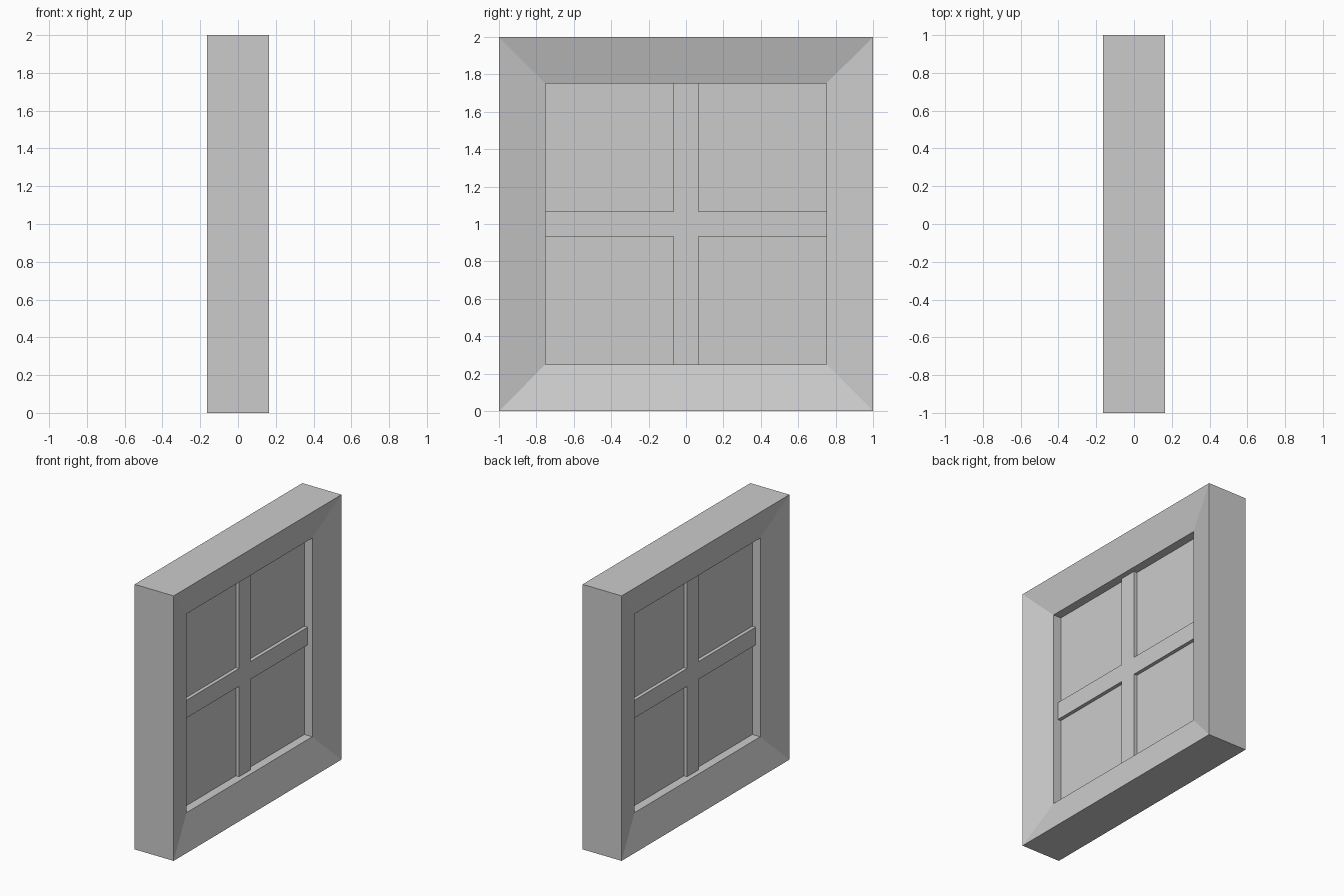
import bpy, bmesh

if "Cube" in bpy.data.objects:
    bpy.data.objects.remove(bpy.data.objects["Cube"])

CZ = 1.0            # height of the window centre
OUTER, INNER = 1.0, 0.75
FRAME_X, LIP_X = 0.163, 0.095   # half depth at outer edge and at opening
BAR_X, PANE_X = 0.056, 0.029    # half depth of glazing bars and panes
BAR_W = 0.067                   # half width of glazing bars


def finish(name, bm):
    bmesh.ops.recalc_face_normals(bm, faces=bm.faces)
    mesh = bpy.data.meshes.new(name)
    bm.to_mesh(mesh)
    bm.free()
    obj = bpy.data.objects.new(name, mesh)
    bpy.context.collection.objects.link(obj)
    return obj


def prism(name, outline, half_depth):
    """Extrude a (y, z) outline symmetrically along x."""
    bm = bmesh.new()
    face = bm.faces.new([bm.verts.new((-half_depth, y, z + CZ)) for y, z in outline])
    ext = bmesh.ops.extrude_face_region(bm, geom=[face])
    verts = [v for v in ext["geom"] if isinstance(v, bmesh.types.BMVert)]
    bmesh.ops.translate(bm, verts=verts, vec=(2 * half_depth, 0, 0))
    return finish(name, bm)


# Mitred frame: a four-point profile swept round the square
profile = [(FRAME_X, OUTER), (LIP_X, INNER), (-LIP_X, INNER), (-FRAME_X, OUTER)]
corners = [(-1, -1), (1, -1), (1, 1), (-1, 1)]
bm = bmesh.new()
rings = [[bm.verts.new((x, sy * r, sz * r + CZ)) for x, r in profile] for sy, sz in corners]
for i in range(4):
    a, b = rings[i], rings[(i + 1) % 4]
    for j in range(4):
        k = (j + 1) % 4
        bm.faces.new((a[j], b[j], b[k], a[k]))
finish("window_frame", bm)

# Cross of glazing bars, one quarter arm turned four times
w, r = BAR_W, INNER
cross = []
arm = [(w, w), (r, w), (r, -w)]
for _ in range(4):
    cross += arm
    arm = [(z, -y) for y, z in arm]
prism("glazing_bars", cross, BAR_X)

# Pane slab behind the bars
prism("window_pane", [(y * r, z * r) for y, z in corners], PANE_X)
